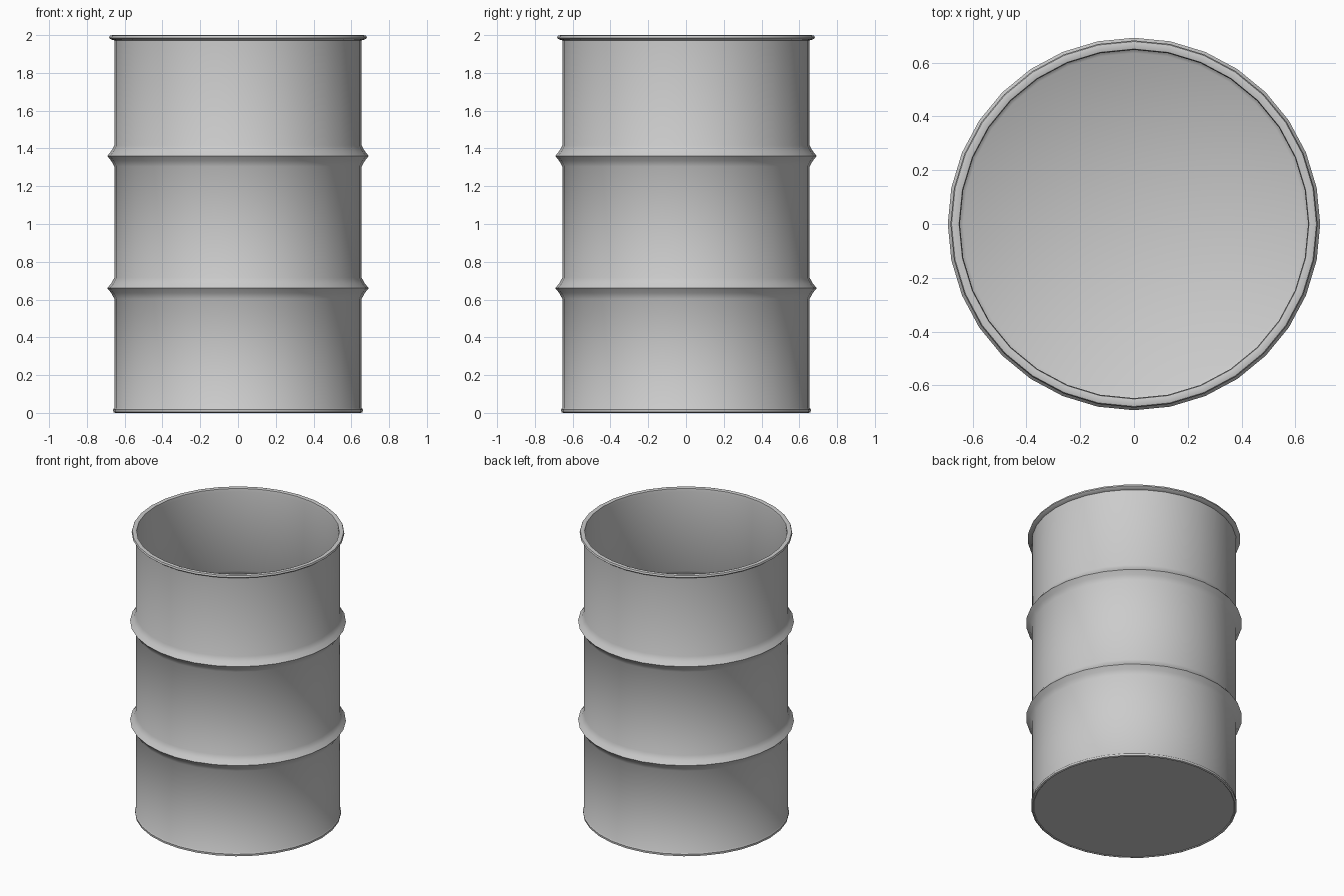
import bpy, bmesh, math

if "Cube" in bpy.data.objects:
    bpy.data.objects.remove(bpy.data.objects["Cube"])

SIDES = 32
R = 0.655       # outer wall radius
T = 0.008       # sheet thickness


def rib(z, r, bulge):
    # pressed ridge running around the wall, listed bottom to top
    return [(r, z - 0.055), (r + bulge * 0.45, z - 0.025), (r + bulge, z),
            (r + bulge * 0.45, z + 0.025), (r, z + 0.055)]


def lathe(name, profile):
    # revolve a (radius, z) profile; zero radius becomes a pole
    bm = bmesh.new()
    rings = []
    for r, z in profile:
        if r == 0:
            rings.append([bm.verts.new((0, 0, z))] * SIDES)
        else:
            rings.append([bm.verts.new((r * math.cos(math.tau * i / SIDES),
                                        r * math.sin(math.tau * i / SIDES), z))
                          for i in range(SIDES)])
    for a, b in zip(rings, rings[1:]):
        for i in range(SIDES):
            j = (i + 1) % SIDES
            corners = list(dict.fromkeys([a[i], a[j], b[j], b[i]]))
            bm.faces.new(corners)
    bmesh.ops.recalc_face_normals(bm, faces=bm.faces)
    mesh = bpy.data.meshes.new(name)
    bm.to_mesh(mesh)
    bm.free()
    obj = bpy.data.objects.new(name, mesh)
    bpy.context.collection.objects.link(obj)
    bpy.context.view_layer.objects.active = obj
    obj.select_set(True)
    bpy.ops.object.shade_smooth_by_angle(angle=math.radians(40))
    obj.select_set(False)
    return obj


RIBS = (0.66, 1.36)

# outside: flat bottom, bottom seam, wall with two ribs, rolled top lip
outer = [(0, 0.005), (0.645, 0.005), (0.65, 0.0), (0.66, 0.004), (0.661, 0.018), (R, 0.026)]
for z in RIBS:
    outer += rib(z, R, 0.037)
outer += [(R, 1.972), (0.672, 1.977), (0.682, 1.985), (0.678, 1.997), (0.665, 2.0), (0.65, 1.996)]

# inside: wall follows the ribs down to the floor
inner = [(R - T, 1.975)]
for z in reversed(RIBS):
    inner += rib(z, R - T, 0.035)[::-1]
inner += [(R - T, 0.025), (0.635, 0.015), (0, 0.015)]

lathe("drum_body", outer + inner)
